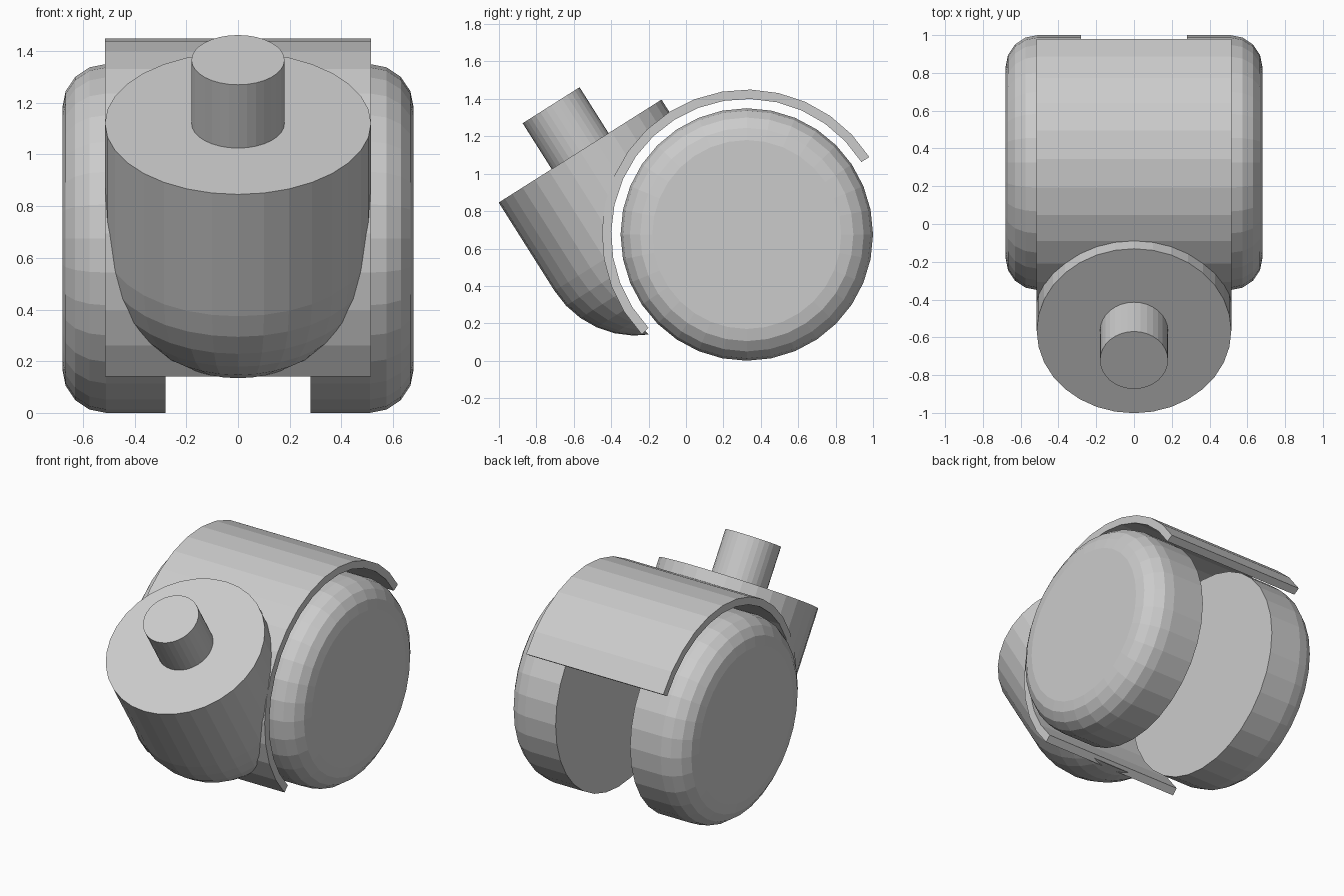
import bpy, bmesh
from math import cos, sin, pi, radians
from mathutils import Vector, Matrix

if "Cube" in bpy.data.objects:
    bpy.data.objects.remove(bpy.data.objects["Cube"])

SEG = 32
HUB = Vector((0, 0.325, 0.675))
TILT = Matrix.Translation(HUB) @ Matrix.Rotation(radians(32.3), 4, 'X')


def finish(name, bm, matrix):
    bmesh.ops.remove_doubles(bm, verts=bm.verts, dist=1e-5)
    bmesh.ops.recalc_face_normals(bm, faces=bm.faces)
    bm.transform(matrix)
    me = bpy.data.meshes.new(name)
    bm.to_mesh(me)
    bm.free()
    ob = bpy.data.objects.new(name, me)
    bpy.context.collection.objects.link(ob)
    return ob


def spin(name, points, axis, matrix, center=(0, 0, 0), angle=2 * pi, steps=SEG, closed=False):
    """Revolve a profile; a closed profile is swept as a capped solid."""
    bm = bmesh.new()
    vs = [bm.verts.new(p) for p in points]
    geom = vs + [bm.edges.new(e) for e in zip(vs, vs[1:])]
    if closed:
        geom.append(bm.edges.new((vs[-1], vs[0])))
    res = bmesh.ops.spin(bm, geom=geom, cent=center, axis=axis, angle=angle, steps=steps)
    if closed:
        bm.faces.new(vs)
        bm.faces.new([g for g in res['geom_last'] if isinstance(g, bmesh.types.BMVert)])
    return finish(name, bm, matrix)


# Twin wheels, rounded on the outer rim
R, X_IN, X_OUT, B = 0.675, 0.28, 0.68, 0.17
rim = [(X_OUT - B + B * sin(i * pi / 8), R - B + B * cos(i * pi / 8)) for i in range(5)]
profile = [(X_IN, 0), (X_IN, R)] + rim + [(X_OUT, 0)]
for side, name in ((1, "wheel_right"), (-1, "wheel_left")):
    spin(name, [(side * x, 0, r) for x, r in profile], (1, 0, 0), Matrix.Translation(HUB))

# Curved fender over the wheels
W, RO, RI = 0.515, 0.775, 0.725
spin("fender", [(-W, RI, 0), (W, RI, 0), (W, RO, 0), (-W, RO, 0)], (1, 0, 0), TILT,
     angle=17 * 2 * pi / SEG, steps=17, closed=True)

# Swivel housing: cylinder with a domed bottom, tilted
BR, TOP, DOME = 0.515, 0.853, 0.295
c = (0, -BR, 0)
dome = [(0, -BR - BR * cos(i * pi / 16), DOME - BR * sin(i * pi / 16)) for i in range(9)]
housing = spin("swivel_housing", [(0, -BR, TOP), (0, -2 * BR, TOP)] + dome, (0, 0, 1), TILT, center=c)

# Wheel well carved out of the housing
RC = 0.75
cutter = spin("wheel_well_cutter", [(-1, 0, 0), (-1, RC, 0), (1, RC, 0), (1, 0, 0)], (1, 0, 0), TILT)
cutter.hide_render = True
mod = housing.modifiers.new("wheel_well", 'BOOLEAN')
mod.operation = 'DIFFERENCE'
mod.solver = 'EXACT'
mod.object = cutter
bpy.context.view_layer.objects.active = housing
housing.select_set(True)
bpy.ops.object.modifier_apply(modifier=mod.name)
bpy.data.objects.remove(cutter)

# Mounting stem
SR, SH = 0.18, 0.29
spin("stem", [(0, -BR, TOP - 0.02), (0, -BR - SR, TOP - 0.02), (0, -BR - SR, TOP + SH), (0, -BR, TOP + SH)],
     (0, 0, 1), TILT, center=c)
